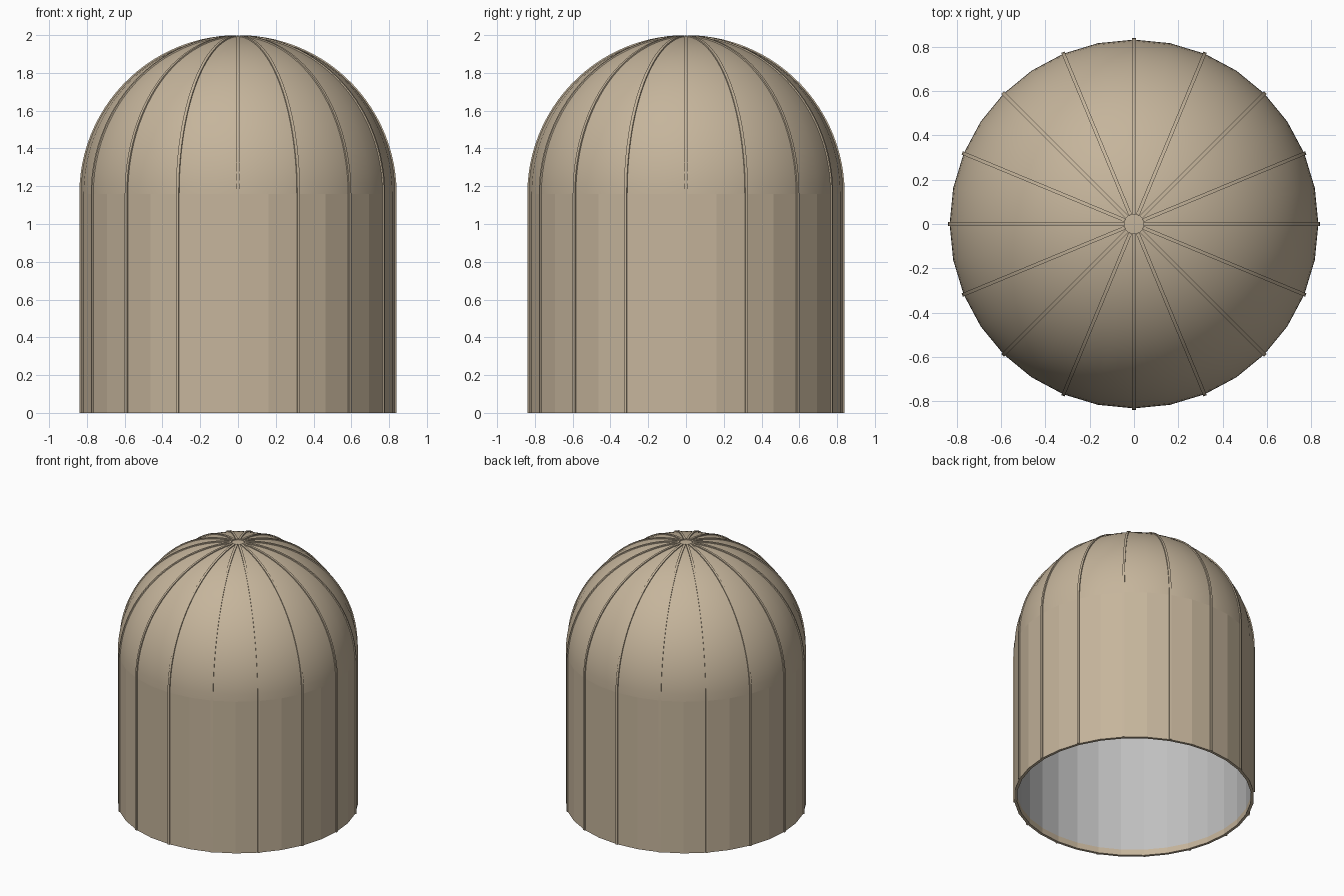
import bpy
import bmesh
from math import sin, cos, pi, radians
from mathutils import Matrix

cube = bpy.data.objects.get("Cube")
if cube:
    bpy.data.objects.remove(cube, do_unlink=True)

SPRING = 1.16      # height where the wall becomes the dome
OUTER = 0.833      # outer wall radius
INNER = 0.813      # lining radius
RIB_OUT = 0.84     # outer face of the ribs
RIB_HALF = 0.008   # half the rib width
LIP = 0.045        # height of the lip under the lining
SIDES = 32
RIBS = 16
STEPS = 24


def material(name, rgb):
    mat = bpy.data.materials.new(name)
    mat.use_nodes = True
    color = (*rgb, 1)
    mat.diffuse_color = color
    mat.node_tree.nodes["Principled BSDF"].inputs["Base Color"].default_value = color
    return mat


def finish(name, bm, mats):
    mesh = bpy.data.meshes.new(name)
    bm.to_mesh(mesh)
    bm.free()
    for mat in mats:
        mesh.materials.append(mat)
    obj = bpy.data.objects.new(name, mesh)
    bpy.context.collection.objects.link(obj)
    return obj


def arc(radius, end):
    """Dome curve from the wall up towards the pole, as (radius, height)."""
    return [(radius * cos(end * i / STEPS), SPRING + radius * sin(end * i / STEPS))
            for i in range(STEPS + 1)]


tan = material("warm tan", (0.56, 0.46, 0.33))
grey = material("lining grey", (0.52, 0.52, 0.52))

# Hollow domed shell: one lathed profile, outside, lip and lining
profile = arc(OUTER, pi / 2)[::-1] + [(OUTER, 0), (INNER, 0), (INNER, LIP)] + arc(INNER, pi / 2)
bm = bmesh.new()
verts = [bm.verts.new((r, 0, z)) for r, z in profile]
edges = [bm.edges.new(pair) for pair in zip(verts, verts[1:])]
bmesh.ops.spin(bm, geom=verts + edges, cent=(0, 0, 0), axis=(0, 0, 1),
               angle=2 * pi, steps=SIDES)
bmesh.ops.remove_doubles(bm, verts=bm.verts, dist=0.0005)
bmesh.ops.recalc_face_normals(bm, faces=bm.faces)
for face in bm.faces:
    center = face.calc_center_median()
    face.smooth = center.z > SPRING
    # The lining is every face above the lip that looks towards the middle
    axis_point = center.copy()
    axis_point.x = axis_point.y = 0
    axis_point.z = min(center.z, SPRING)
    facing_in = face.normal.dot(center - axis_point) < 0
    if facing_in and center.z > LIP:
        face.material_index = 1
finish("domed_shell", bm, [tan, grey])

# Raised ribs: a slim rectangular section carried up the wall and over the dome
pole_end = radians(87)
root = [(OUTER - 0.008, 0)] + arc(OUTER - 0.008, pole_end)
crest = [(RIB_OUT, 0)] + arc(RIB_OUT, pole_end)
bm = bmesh.new()
for k in range(RIBS):
    turn = Matrix.Rotation(2 * pi * k / RIBS, 3, 'Z')
    rings = []
    for (ri, zi), (ro, zo) in zip(root, crest):
        corners = [(ri, -RIB_HALF, zi), (ro, -RIB_HALF, zo),
                   (ro, RIB_HALF, zo), (ri, RIB_HALF, zi)]
        rings.append([bm.verts.new(turn @ Matrix.Identity(3) @ bm.verts.new(c).co)
                      for c in corners])
    for low, high in zip(rings, rings[1:]):
        for i in range(4):
            j = (i + 1) % 4
            bm.faces.new((low[i], low[j], high[j], high[i]))
    bm.faces.new(rings[0])
    bm.faces.new(rings[-1])
bmesh.ops.delete(bm, geom=[v for v in bm.verts if not v.link_faces], context='VERTS')
bmesh.ops.recalc_face_normals(bm, faces=bm.faces)
ribs = finish("raised_ribs", bm, [tan])
bpy.ops.object.select_all(action='DESELECT')
ribs.select_set(True)
bpy.context.view_layer.objects.active = ribs
bpy.ops.object.shade_smooth_by_angle(angle=radians(30))
